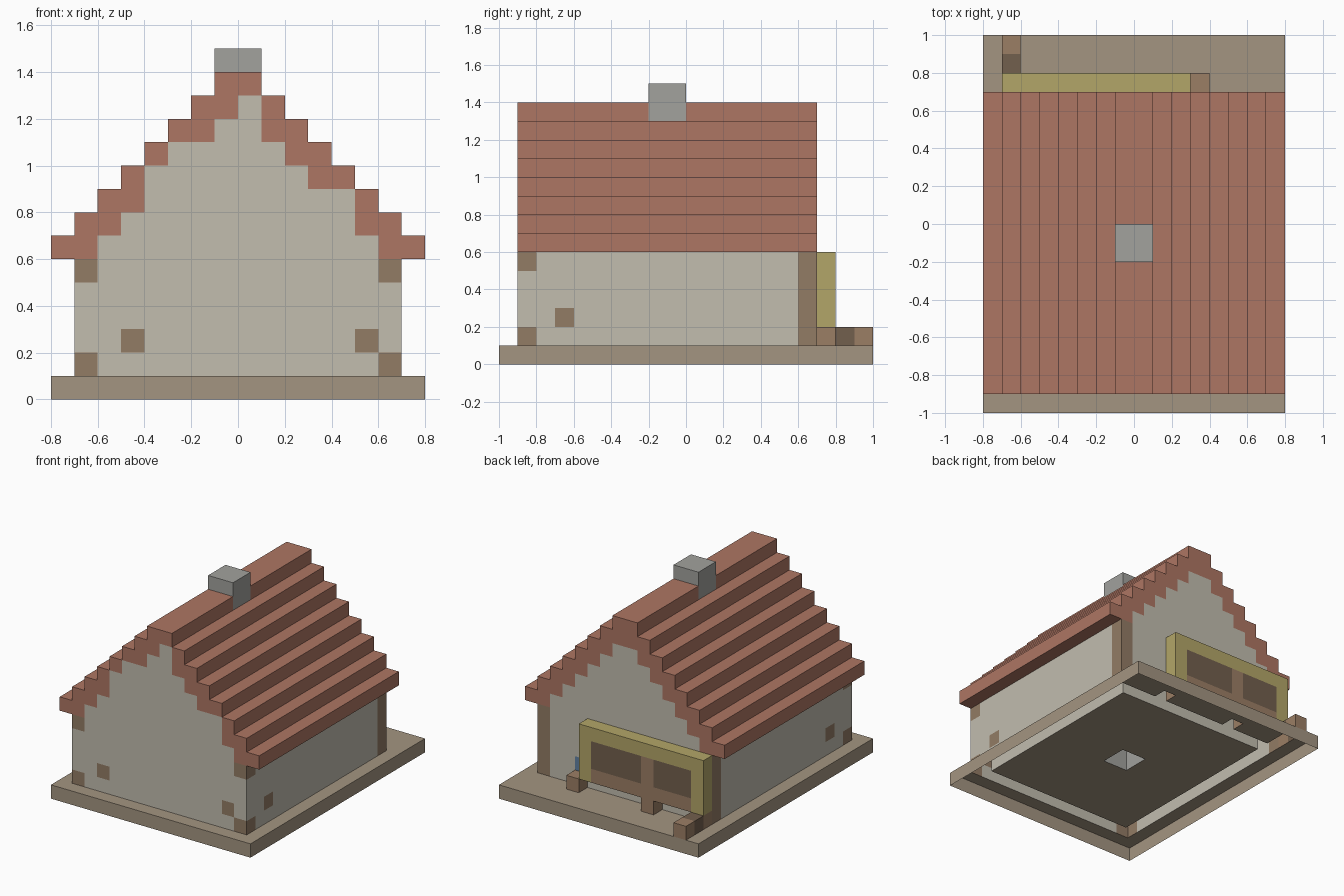
import bpy, bmesh
from mathutils import Vector

if "Cube" in bpy.data.objects:
    bpy.data.objects.remove(bpy.data.objects["Cube"])

U = 0.1      # edge length of one block
cells = {}   # block position -> part name


def box(part, x, y, z):
    """Fill the block ranges x, y, z (in block units) with a part."""
    for i in range(*x):
        for j in range(*y):
            for k in range(*z):
                cells[i, j, k] = part


def mirrored(part, x, y, z):
    box(part, x, y, z)
    box(part, (-x[1], -x[0]), y, z)


# ground slab
box("base", (-8, 8), (-10, 10), (0, 1))

# side walls, then front and back gable walls
mirrored("walls", (6, 7), (-9, 7), (1, 6))
for y in ((-9, -8), (6, 7)):
    box("walls", (-7, 7), y, (1, 6))
    for k in range(8):
        box("walls", (k - 7, 7 - k), y, (6 + k, 7 + k))

# stepped roof, two blocks thick per course
for k in range(8):
    outer = 8 - k
    mirrored("roof", (max(outer - 2, 0), outer), (-9, 7), (6 + k, 7 + k))

# irregular wall patches at the front gable edge
for x, z in ((-4, 9), (-3, 10), (4, 8), (0, 12)):
    box("walls", (x, x + 1), (-9, -8), (z, z + 1))

# timber: back corner posts, front corner ends, loose timber blocks
mirrored("timber", (6, 7), (6, 7), (1, 6))
for z in (1, 5):
    mirrored("timber", (6, 7), (-9, -8), (z, z + 1))
mirrored("timber", (6, 7), (-7, -6), (2, 3))
for x in (-5, 5):
    box("timber", (x, x + 1), (-9, -8), (2, 3))

# chimney runs from the floor through the ridge
box("chimney", (-1, 1), (-2, 0), (1, 15))

# blue block in the back wall
box("back_window", (3, 4), (6, 7), (2, 3))

# stall front at the back: yellow frame, timber rails, dark openings
box("stall_frame", (-7, 3), (7, 8), (2, 6))
box("stall_rails", (-6, 2), (7, 8), (2, 5))
box("stall_openings", (-2, 2), (7, 8), (3, 5))
box("stall_openings", (-6, -3), (7, 8), (3, 5))

# stall feet
for x in (-7, -3, 3):
    box("stall_rails", (x, x + 1), (7, 8), (1, 2))
box("stall_openings", (-7, -6), (8, 9), (1, 2))
box("stall_rails", (-7, -6), (9, 10), (1, 2))

COLOURS = {
    "base": (0.37, 0.30, 0.22),
    "walls": (0.54, 0.51, 0.43),
    "roof": (0.42, 0.18, 0.125),
    "timber": (0.29, 0.20, 0.13),
    "chimney": (0.36, 0.36, 0.34),
    "back_window": (0.12, 0.22, 0.36),
    "stall_frame": (0.45, 0.38, 0.14),
    "stall_rails": (0.33, 0.21, 0.13),
    "stall_openings": (0.17, 0.115, 0.075),
}


def build(part, colour):
    """Make one object from the exposed block faces of a part."""
    bm = bmesh.new()
    for c, p in cells.items():
        if p != part:
            continue
        for axis in range(3):
            for sign in (-1, 1):
                n = list(c)
                n[axis] += sign
                if tuple(n) in cells or n[2] < 0:   # hidden, or open underside
                    continue
                d = Vector((0, 0, 0))
                d[axis] = sign * 0.5
                a = Vector((0, 0, 0))
                a[(axis + 1) % 3] = 0.5
                b = Vector((0, 0, 0))
                b[(axis + 2) % 3] = 0.5 * sign
                mid = Vector(c) + Vector((0.5, 0.5, 0.5)) + d
                bm.faces.new([bm.verts.new((mid + q) * U)
                              for q in (-a - b, a - b, a + b, b - a)])
    bmesh.ops.remove_doubles(bm, verts=bm.verts[:], dist=0.001)
    # merge coplanar block faces into clean panels
    bmesh.ops.dissolve_limit(bm, angle_limit=0.01, verts=bm.verts[:], edges=bm.edges[:])
    mesh = bpy.data.meshes.new(part)
    bm.to_mesh(mesh)
    bm.free()
    mat = bpy.data.materials.new(part)
    mat.diffuse_color = (*colour, 1)
    mat.use_nodes = True
    mat.node_tree.nodes["Principled BSDF"].inputs["Base Color"].default_value = mat.diffuse_color
    mesh.materials.append(mat)
    bpy.context.collection.objects.link(bpy.data.objects.new(part, mesh))


for part, colour in COLOURS.items():
    build(part, colour)
